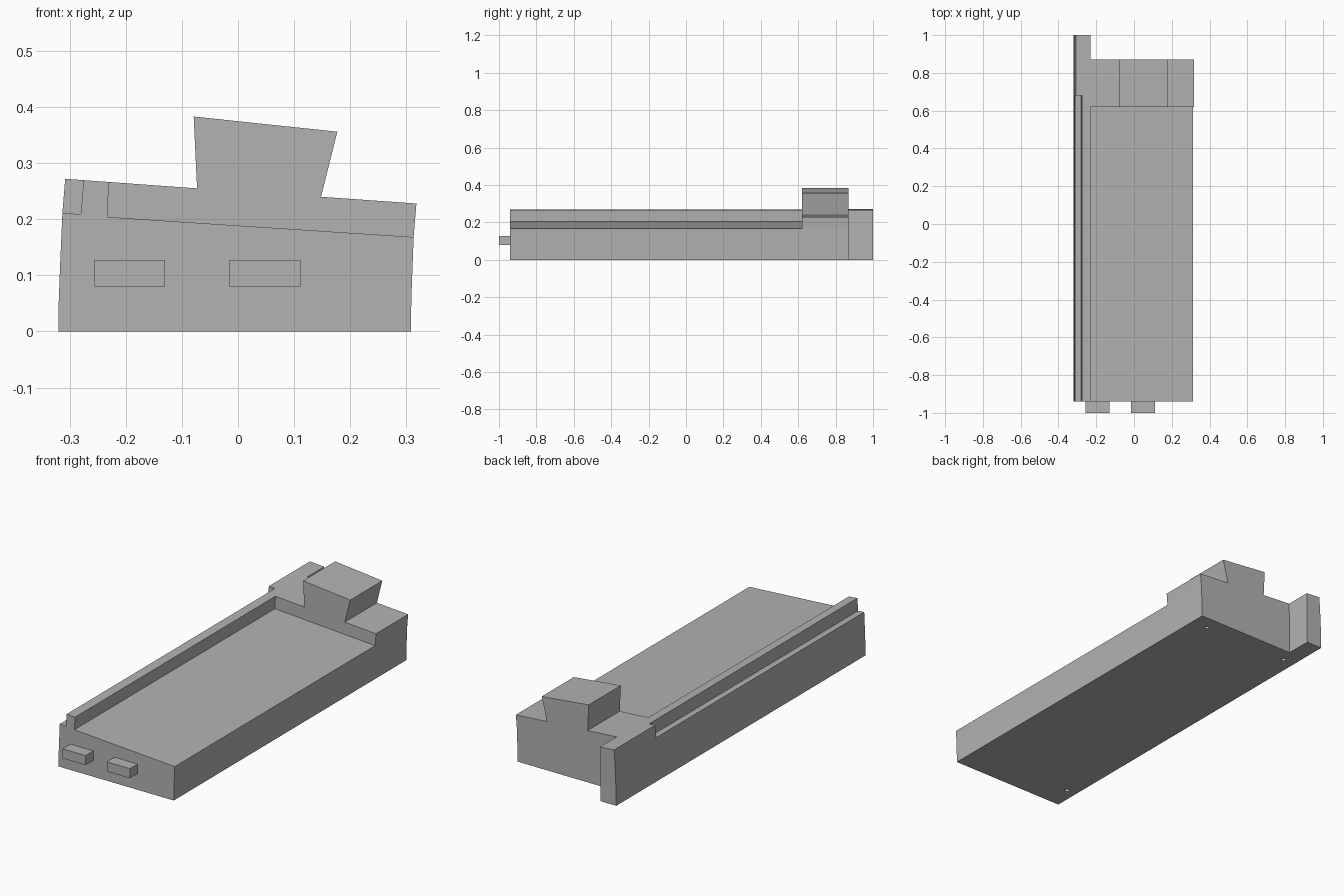
import bpy
import bmesh

cube = bpy.data.objects.get("Cube")
if cube:
    bpy.data.objects.remove(cube, do_unlink=True)

grey = bpy.data.materials.new("plain grey")
grey.use_nodes = True
colour = (0.45, 0.45, 0.45, 1)
grey.diffuse_color = colour
grey.node_tree.nodes["Principled BSDF"].inputs["Base Color"].default_value = colour


def extrude(name, outline, y0, y1):
    """Solid made by sweeping an x-z outline from y0 to y1."""
    bm = bmesh.new()
    face = bm.faces.new([bm.verts.new((x, y0, z)) for x, z in outline])
    swept = bmesh.ops.extrude_face_region(bm, geom=[face])["geom"]
    moved = [v for v in swept if isinstance(v, bmesh.types.BMVert)]
    bmesh.ops.translate(bm, verts=moved, vec=(0, y1 - y0, 0))
    bmesh.ops.recalc_face_normals(bm, faces=bm.faces)
    mesh = bpy.data.meshes.new(name)
    bm.to_mesh(mesh)
    bm.free()
    mesh.materials.append(grey)
    obj = bpy.data.objects.new(name, mesh)
    bpy.context.collection.objects.link(obj)
    return obj


def box(x0, x1, z0, z1):
    return [(x0, z0), (x1, z0), (x1, z1), (x0, z1)]


def cut(target, cutter):
    cutter.hide_render = True
    mod = target.modifiers.new("cut", "BOOLEAN")
    mod.operation = "DIFFERENCE"
    mod.solver = "EXACT"
    mod.object = cutter
    bpy.context.view_layer.objects.active = target
    bpy.ops.object.modifier_apply(modifier=mod.name)
    bpy.data.objects.remove(cutter, do_unlink=True)


# Body with the full end-block outline, gently bowed sides and dovetail on top
right_side = [(0.308, 0), (0.309, 0.06), (0.313, 0.168), (0.318, 0.228)]
dovetail = [(0.148, 0.24), (0.177, 0.356), (-0.079, 0.383), (-0.073, 0.255)]
left_side = [(-0.308, 0.272), (-0.313, 0.21), (-0.317, 0.12), (-0.32, 0.04), (-0.32, 0)]
body = extrude("body", right_side + dovetail + left_side, -0.94, 1.0)

# Sloping tray, open at the front and at one side
tray = [(-0.233, 0.204), (0.5, 0.156), (0.5, 0.5), (-0.219, 0.5)]
cut(body, extrude("tray_cutter", tray, -1.1, 0.62))

# Step along the outer edge of the rail
step = [(-0.5, 0.222), (-0.28, 0.209), (-0.265, 0.4), (-0.5, 0.4)]
cut(body, extrude("step_cutter", step, -1.1, 0.68))

# Space behind the end block, leaving the rail tab
tab = [(-0.235, -0.1), (0.5, -0.1), (0.5, 0.5), (-0.228, 0.5)]
cut(body, extrude("tab_cutter", tab, 0.87, 1.1))

# Small round holes in the underside
for x, y in [(0.22, 0.8), (-0.255, 0.8), (-0.265, -0.81)]:
    bpy.ops.mesh.primitive_cylinder_add(vertices=16, radius=0.011, depth=0.08, location=(x, y, 0))
    hole = bpy.context.object
    hole.name = "hole_cutter"
    hole.data.materials.append(grey)
    cut(body, hole)

# Pegs on the front end
for name, x in [("right_peg", -0.256), ("left_peg", -0.015)]:
    extrude(name, box(x, x + 0.126, 0.08, 0.127), -1.0, -0.935)
